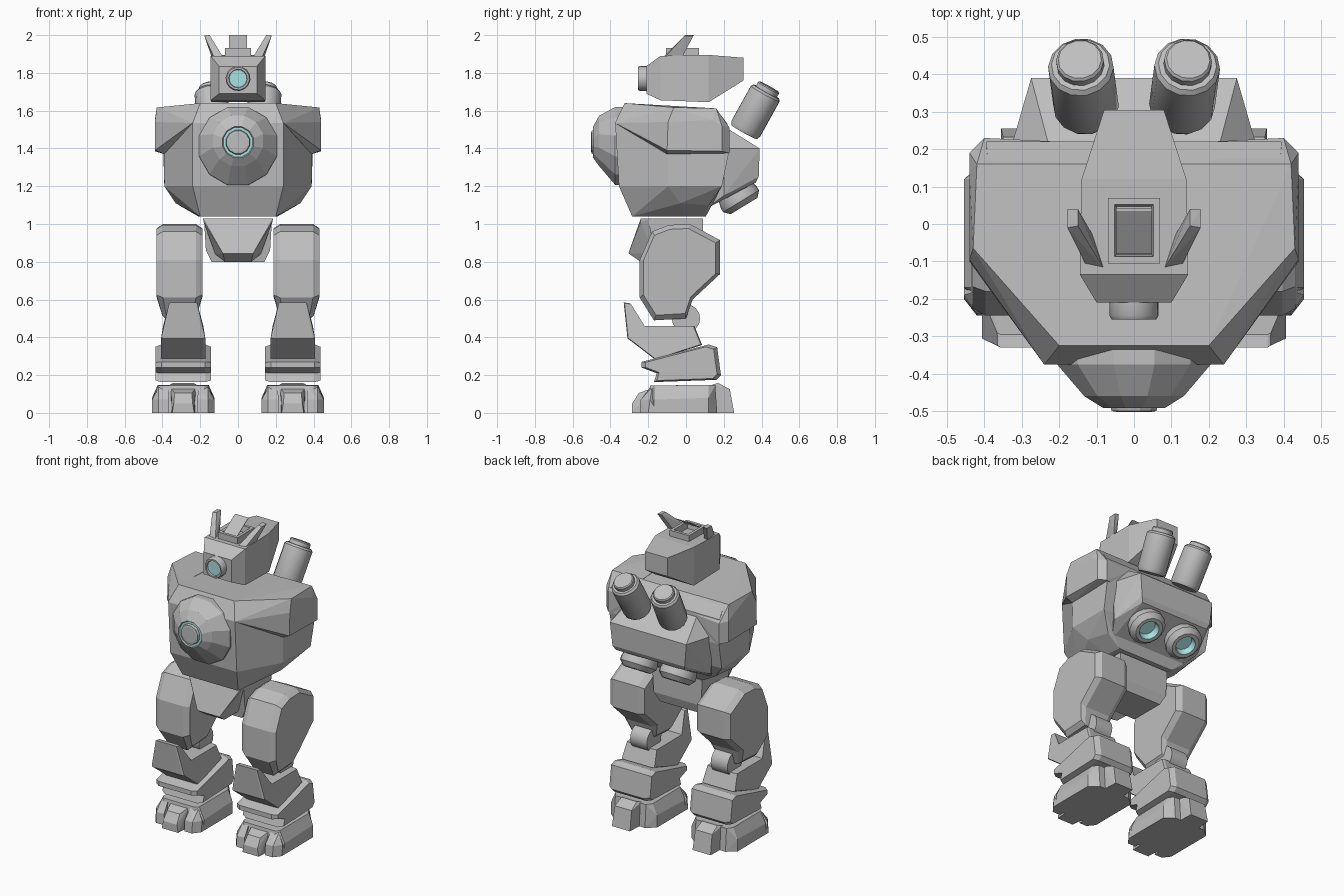
import bpy, bmesh, math
from mathutils import Vector

if "Cube" in bpy.data.objects:
    bpy.data.objects.remove(bpy.data.objects["Cube"])


def material(name, rgb):
    m = bpy.data.materials.new(name)
    m.diffuse_color = (*rgb, 1)
    m.use_nodes = True
    m.node_tree.nodes["Principled BSDF"].inputs["Base Color"].default_value = m.diffuse_color
    return m


GREY = material("armour grey", (0.52, 0.52, 0.52))
TEAL = material("glass teal", (0.40, 0.75, 0.76))


def finish(name, bm):
    bmesh.ops.recalc_face_normals(bm, faces=bm.faces[:])
    me = bpy.data.meshes.new(name)
    bm.to_mesh(me)
    bm.free()
    me.materials.append(GREY)
    me.materials.append(TEAL)
    ob = bpy.data.objects.new(name, me)
    bpy.context.collection.objects.link(ob)
    return ob


def hull(name, pts, both=False):
    """Convex block around points; both=True adds the points mirrored in x."""
    pts = list(pts) + ([(-x, y, z) for x, y, z in pts] if both else [])
    bm = bmesh.new()
    for p in pts:
        bm.verts.new(p)
    r = bmesh.ops.convex_hull(bm, input=bm.verts[:])
    junk = [v for v in r["geom_interior"] if isinstance(v, bmesh.types.BMVert)]
    bmesh.ops.delete(bm, geom=junk, context='VERTS')
    bmesh.ops.dissolve_limit(bm, angle_limit=0.03, verts=bm.verts[:], edges=bm.edges[:])
    return finish(name, bm)


def box(name, x, y, z):
    return hull(name, [(a, b, c) for a in x for b in y for c in z])


def loft(name, rings, closed=False):
    """Skin equal-length point rings, capped at both ends or closed into a loop."""
    bm = bmesh.new()
    vs = [[bm.verts.new(p) for p in r] for r in rings]
    n = len(vs[0])
    for a, b in zip(vs, vs[1:] + vs[:1] if closed else vs[1:]):
        for i in range(n):
            j = (i + 1) % n
            bm.faces.new((a[i], a[j], b[j], b[i]))
    if not closed:
        bm.faces.new(vs[0])
        bm.faces.new(vs[-1])
    return finish(name, bm)


def prism(name, prof, cx, half, edge=0.03, shrink=0.88, width=lambda z: 1):
    """Side profile (y, z) extruded across x with chamfered rims."""
    my = sum(p[0] for p in prof) / len(prof)
    mz = sum(p[1] for p in prof) / len(prof)
    rings = []
    for x, s in ((-half, shrink), (-half + edge, 1), (half - edge, 1), (half, shrink)):
        rings.append([(cx + x * width(z), my + (y - my) * s, mz + (z - mz) * s) for y, z in prof])
    return loft(name, rings)


def lathe(name, rings, axis, n=14, teal=(), smooth=True):
    """Rings of (centre, radius) round an axis; band numbers in teal get glass."""
    ax = Vector(axis).normalized()
    u = ax.orthogonal().normalized()
    v = ax.cross(u)
    pts = []
    for c, r in rings:
        pts.append([Vector(c) + r * (u * math.cos(2 * math.pi * i / n) + v * math.sin(2 * math.pi * i / n))
                    for i in range(n)])
    ob = loft(name, pts)
    for k, f in enumerate(ob.data.polygons):
        band = k // n if k < n * (len(rings) - 1) else len(rings) - 1 + k - n * (len(rings) - 1)
        if band in teal:
            f.material_index = 1
    if smooth:
        bpy.context.view_layer.objects.active = ob
        ob.select_set(True)
        bpy.ops.object.shade_smooth_by_angle(angle=math.radians(31))
        ob.select_set(False)
    return ob


def along(start, axis, steps):
    """Lathe rings from (distance, radius) steps."""
    a = Vector(axis).normalized()
    return [(Vector(start) + a * d, r) for d, r in steps]


# Torso and shoulders
hull("torso", [
    (.20, -.325, 1.64), (.24, -.375, 1.535), (.24, -.355, 1.20), (.20, -.285, 1.04),
    (.395, -.10, 1.60), (.39, -.095, 1.20), (.33, -.03, 1.11), (.21, 0, 1.04),
    (.39, .16, 1.61), (.395, .22, 1.53), (.395, .225, 1.37), (.39, .19, 1.20),
    (.30, .12, 1.10), (.20, .105, 1.04)], both=True)
for s in (-1, 1):
    hull("shoulder", [(s * x, y, z) for x, y, z in (
        (.20, -.325, 1.64), (.24, -.376, 1.535), (.43, -.065, 1.617), (.44, -.095, 1.54),
        (.44, -.10, 1.39), (.39, -.10, 1.37), (.42, .16, 1.612), (.44, .14, 1.55),
        (.44, .19, 1.52), (.40, .23, 1.51), (.40, .23, 1.375), (.44, .19, 1.385),
        (.20, .16, 1.612), (.20, .22, 1.52), (.20, .2, 1.375))])

# Chest turret with a glass ring
lathe("chest_turret", [((0, -.28, 1.41), .215), ((0, -.375, 1.413), .213), ((0, -.46, 1.44), .138),
                       ((0, -.492, 1.433), .085), ((0, -.485, 1.433), .08), ((0, -.485, 1.433), .066),
                       ((0, -.50, 1.433), .062), ((0, -.502, 1.433), .05)],
      (0, -1, 0), n=12, teal=(4,), smooth=False)

# Backpack, exhaust pipes and thrusters
hull("backpack", [(.22, .18, 1.53), (.275, .39, 1.40), (.26, .385, 1.25), (.245, .37, 1.22),
                  (.33, .20, 1.40), (.32, .20, 1.15), (.26, .105, 1.08), (.22, .10, 1.5)], both=True)
for s in (-1, 1):
    ax = (s * .016, .118, .213)
    lathe("exhaust_pipe", along((s * .127, .307, 1.487), ax,
          [(0, .078), (.02, .088), (.232, .088), (.245, .078), (.245, .064), (.268, .064), (.275, .058)]), ax)
    ax = (0, .52, -.854)
    lathe("thruster", along((s * .14, .307, 1.095), ax,
          [(-.10, .10), (-.055, .113), (-.03, .113), (0, .085), (0, .062), (-.04, .052)]), ax, teal=(4, 6))

# Head
def section(y, x, lo, hi):
    return [(-x, y, lo), (x, y, lo), (x, y, hi), (-x, y, hi)]


loft("head", [section(-.21, .10, 1.69, 1.835), section(-.135, .145, 1.655, 1.89),
              section(.12, .14, 1.645, 1.895), section(.305, .08, 1.76, 1.88)])
lathe("eye", along((0, -.20, 1.77), (0, -1, 0),
      [(0, .066), (.045, .066), (.055, .06), (.055, .05), (.045, .047)]), (0, -1, 0), teal=(5,))

# Roof hatch frame, floor and raised lid
def rect(x, y0, y1, z):
    return [(-x, y0, z), (x, y0, z), (x, y1, z), (-x, y1, z)]


loft("hatch_frame", [rect(.07, -.105, .07, 1.88), rect(.07, -.105, .07, 1.932),
                     rect(.052, -.087, .052, 1.932), rect(.045, -.08, .045, 1.88)], closed=True)
hull("hatch_lid", [(x, y + d, z) for x in (-.048, .048) for d in (0, .008)
                   for y, z in ((-.08, 1.925), (.035, 2.0))])

for s in (-1, 1):
    hull("ear", [(s * x, y, z) for x, y, z in (
        (.08, -.12, 1.885), (.128, -.11, 1.885), (.14, -.02, 1.885), (.11, -.03, 1.885),
        (.15, -.005, 2.0), (.178, -.01, 1.995), (.178, .04, 1.997), (.15, .04, 2.0))])

# Pelvis
hull("pelvis", [(.18, -.20, 1.028), (.18, .09, 1.028), (.17, -.17, .86), (.17, .09, .86),
                (.14, -.16, .80), (.14, .07, .80)], both=True)
hull("pelvis_plate", [(.185, -.24, 1.028), (.18, -.18, 1.028), (.182, -.24, 1.01), (.08, -.305, .845),
                      (.07, -.24, .80), (.12, -.17, .84)], both=True)

# Legs
THIGH = [(-.18, .96), (-.09, .995), (.02, 1.0), (.18, .915), (.18, .735),
         (.035, .60), (0, .50), (-.17, .49), (-.245, .61), (-.245, .81)]
SHIN = [(-.33, .585), (-.295, .58), (-.22, .46), (.045, .46), (.085, .36), (-.16, .28), (-.31, .395)]
ANKLE = [(-.235, .27), (.12, .362), (.165, .347), (.185, .20), (.16, .175), (-.17, .163),
         (-.155, .21), (-.235, .24)]
for s in (-1, 1):
    c = s * .29
    prism("thigh", THIGH, s * .31, .122, edge=.035, shrink=.9,
          width=lambda z: 1 if z > .58 else .75)
    lathe("knee_joint", along((s * .23, 0, .50), (s, 0, 0), [(0, .075), (.12, .075)]), (s, 0, 0), n=16)
    prism("shin_guard", SHIN, c, .117, edge=.012, shrink=.97,
          width=lambda z: 1 if z < .42 else 1 - (z - .42) * 2.2)
    prism("ankle_cuff", ANKLE, c, .146, edge=.03, shrink=.9)
    # Foot with three toes and a heel
    hull("foot", [(c + a * x, y, z) for a in (-1, 1) for x, y, z in (
        (.165, -.17, 0), (.165, -.17, .07), (.13, -.17, .145), (.165, .12, 0), (.165, .12, .08),
        (.135, .12, .148), (.11, .165, 0), (.11, .155, .148), (.11, -.215, 0), (.11, -.19, .145))])
    for a in (-1, 1):
        hull("outer_toe", [(c + a * x, y, z) for x, y, z in (
            (.075, -.245, 0), (.13, -.245, 0), (.165, -.20, 0), (.075, -.24, .07), (.13, -.24, .07),
            (.165, -.19, .07), (.08, -.19, .135), (.13, -.18, .135), (.08, -.15, 0), (.165, -.15, 0))])
    hull("middle_toe", [(c + a * x, y, z) for a in (-1, 1) for x, y, z in (
        (.058, -.285, 0), (.05, -.285, .05), (.045, -.25, .105), (.065, -.18, .13), (.065, -.18, 0))])
    hull("heel", [(c + a * x, y, z) for a in (-1, 1) for x, y, z in (
        (.065, .255, 0), (.06, .232, .125), (.055, .17, .158), (.07, .14, .15), (.07, .14, 0))])
